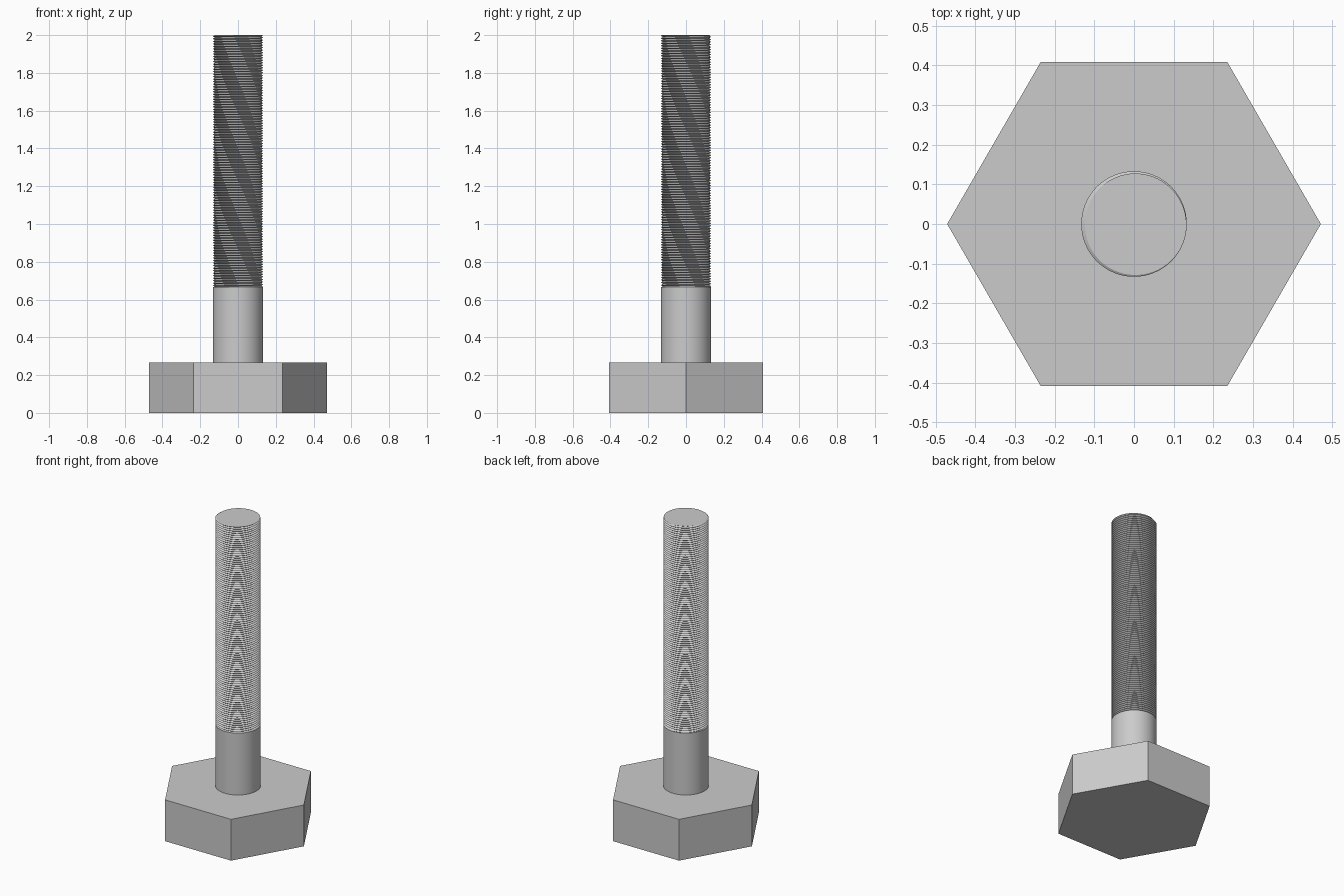
import bpy, bmesh
from math import cos, sin, tau

if "Cube" in bpy.data.objects:
    bpy.data.objects.remove(bpy.data.objects["Cube"])

HEAD_R, HEAD_TOP = 0.471, 0.267
ROD_R, ROOT_R = 0.133, 0.123
THREAD_START, TOP = 0.667, 2.0
PITCH, SEGMENTS = 1 / 75, 64

steel = bpy.data.materials.new("steel grey")
steel.use_nodes = True
colour = (0.6, 0.6, 0.6, 1)
steel.diffuse_color = colour
steel.node_tree.nodes["Principled BSDF"].inputs["Base Color"].default_value = colour


def add_object(name, bm, smooth=False):
    bmesh.ops.recalc_face_normals(bm, faces=bm.faces)
    mesh = bpy.data.meshes.new(name)
    bm.to_mesh(mesh)
    bm.free()
    mesh.materials.append(steel)
    obj = bpy.data.objects.new(name, mesh)
    bpy.context.collection.objects.link(obj)
    if smooth:
        bpy.ops.object.select_all(action="DESELECT")
        obj.select_set(True)
        bpy.context.view_layer.objects.active = obj
        bpy.ops.object.shade_smooth_by_angle()
    return obj


def prism(name, sides, radius, low, high, smooth=False):
    bm = bmesh.new()
    rings = [[bm.verts.new((radius * cos(tau * i / sides), radius * sin(tau * i / sides), z))
              for i in range(sides)] for z in (low, high)]
    for ring in rings:
        bm.faces.new(ring)
    for i in range(sides):
        j = (i + 1) % sides
        bm.faces.new((rings[0][i], rings[0][j], rings[1][j], rings[1][i]))
    return add_object(name, bm, smooth)


# Hexagonal head and plain shank
prism("hex_head", 6, HEAD_R, 0, HEAD_TOP)
prism("shank", SEGMENTS, ROD_R, HEAD_TOP, THREAD_START, True)

# Helical V thread: crest and root alternate along each column
bm = bmesh.new()
turns = round((TOP - THREAD_START) / PITCH)
columns = []
for i in range(SEGMENTS + 1):
    a = tau * i / SEGMENTS
    columns.append([])
    for k in range(-4, 2 * turns + 4):
        r = ROOT_R if k % 2 else ROD_R
        z = THREAD_START + (k / 2 + i / SEGMENTS) * PITCH
        columns[-1].append(bm.verts.new((r * cos(a), r * sin(a), z)))
for left, right in zip(columns, columns[1:]):
    for k in range(len(left) - 1):
        bm.faces.new((left[k], right[k], right[k + 1], left[k + 1]))
bmesh.ops.remove_doubles(bm, verts=bm.verts, dist=0.0001)

# Trim the thread square at both ends and close it
for z, direction in ((THREAD_START, -1), (TOP, 1)):
    bmesh.ops.bisect_plane(bm, geom=bm.verts[:] + bm.edges[:] + bm.faces[:],
                           plane_co=(0, 0, z), plane_no=(0, 0, direction),
                           clear_outer=True)
bmesh.ops.holes_fill(bm, edges=[e for e in bm.edges if e.is_boundary], sides=0)
add_object("threaded_rod", bm, True)
